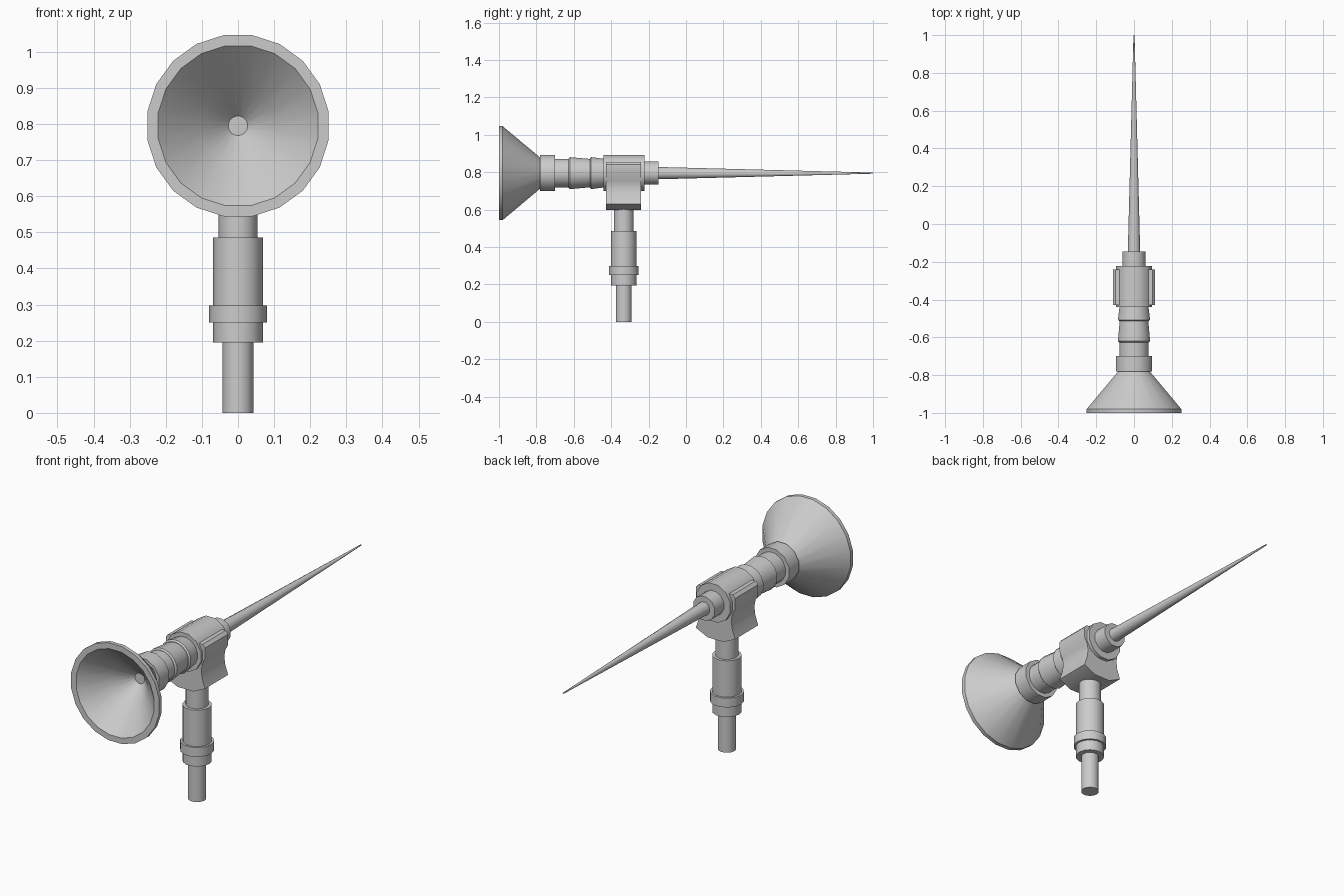
import bpy, bmesh, math

if "Cube" in bpy.data.objects:
    bpy.data.objects.remove(bpy.data.objects["Cube"])

AXIS_Z = 0.795      # height of the horizontal barrel
POST_Y = -0.333     # position of the vertical stand


def finish(name, bm, angle=35):
    bmesh.ops.remove_doubles(bm, verts=bm.verts, dist=1e-5)
    bmesh.ops.recalc_face_normals(bm, faces=bm.faces)
    mesh = bpy.data.meshes.new(name)
    bm.to_mesh(mesh)
    bm.free()
    ob = bpy.data.objects.new(name, mesh)
    bpy.context.collection.objects.link(ob)
    bpy.ops.object.select_all(action='DESELECT')
    bpy.context.view_layer.objects.active = ob
    ob.select_set(True)
    bpy.ops.object.shade_smooth_by_angle(angle=math.radians(angle))
    return ob


def lathe(name, profile, sides, along_y, turn=0.5):
    """Closed turned solid; profile is (radius, position along the axis)."""
    bm = bmesh.new()
    rings = []
    for r, p in profile:
        ring = []
        for i in range(sides):
            a = 2 * math.pi * (i + turn) / sides
            u, v = r * math.cos(a), r * math.sin(a)
            ring.append(bm.verts.new((u, p, AXIS_Z + v) if along_y else (u, POST_Y + v, p)))
        rings.append(ring)
    for a, b in zip(rings, rings[1:]):
        for i in range(sides):
            j = (i + 1) % sides
            bm.faces.new((a[i], a[j], b[j], b[i]))
    bm.faces.new(rings[0])
    bm.faces.new(rings[-1])
    return finish(name, bm)


# Flared horn with a hollow mouth
lathe("horn", [(0.027, -0.80), (0.108, -0.885), (0.224, -1.0), (0.254, -1.0),
               (0.254, -0.98), (0.08, -0.775)], 20, True)

# Barrel parts along the horizontal axis
lathe("horn_collar", [(0.1, -0.78), (0.1, -0.70)], 12, True)
lathe("neck_tube", [(0.078, -0.71), (0.078, -0.62)], 16, True)
for i, (y0, y1) in enumerate([(-0.625, -0.51), (-0.512, -0.43)]):
    lathe(f"neck_cone_{i + 1}", [(0.08, y0 - 0.002), (0.087, y0 + 0.005), (0.077, y1)], 16, True)
lathe("body_barrel", [(0.1, -0.44), (0.1, -0.222)], 12, True)
lathe("needle_collar", [(0.063, -0.23), (0.063, -0.146)], 12, True)
lathe("needle", [(0.034, -0.15), (0.003, 1.0)], 12, True)

# Mount block: waisted cross-section extruded along the barrel
half = [(0.045, 0.598), (0.112, 0.63), (0.095, 0.68), (0.09, 0.72),
        (0.096, 0.755), (0.112, 0.785), (0.112, 0.84), (0.098, 0.855)]
section = half + [(-x, z) for x, z in reversed(half)]
bm = bmesh.new()
face = bm.faces.new([bm.verts.new((x, -0.428, z)) for x, z in section])
ext = bmesh.ops.extrude_face_region(bm, geom=[face], use_keep_orig=True)
bmesh.ops.translate(bm, vec=(0, 0.188, 0),
                    verts=[g for g in ext["geom"] if isinstance(g, bmesh.types.BMVert)])
finish("mount_block", bm, 30)

# Stand parts along the vertical axis
for name, r, z0, z1 in [("stand_rod", 0.043, 0.0, 0.2), ("stand_sleeve", 0.069, 0.195, 0.485),
                        ("stand_ring", 0.08, 0.25, 0.298), ("stand_neck", 0.054, 0.48, 0.61)]:
    lathe(name, [(r, z0), (r, z1)], 14, False, 0)
